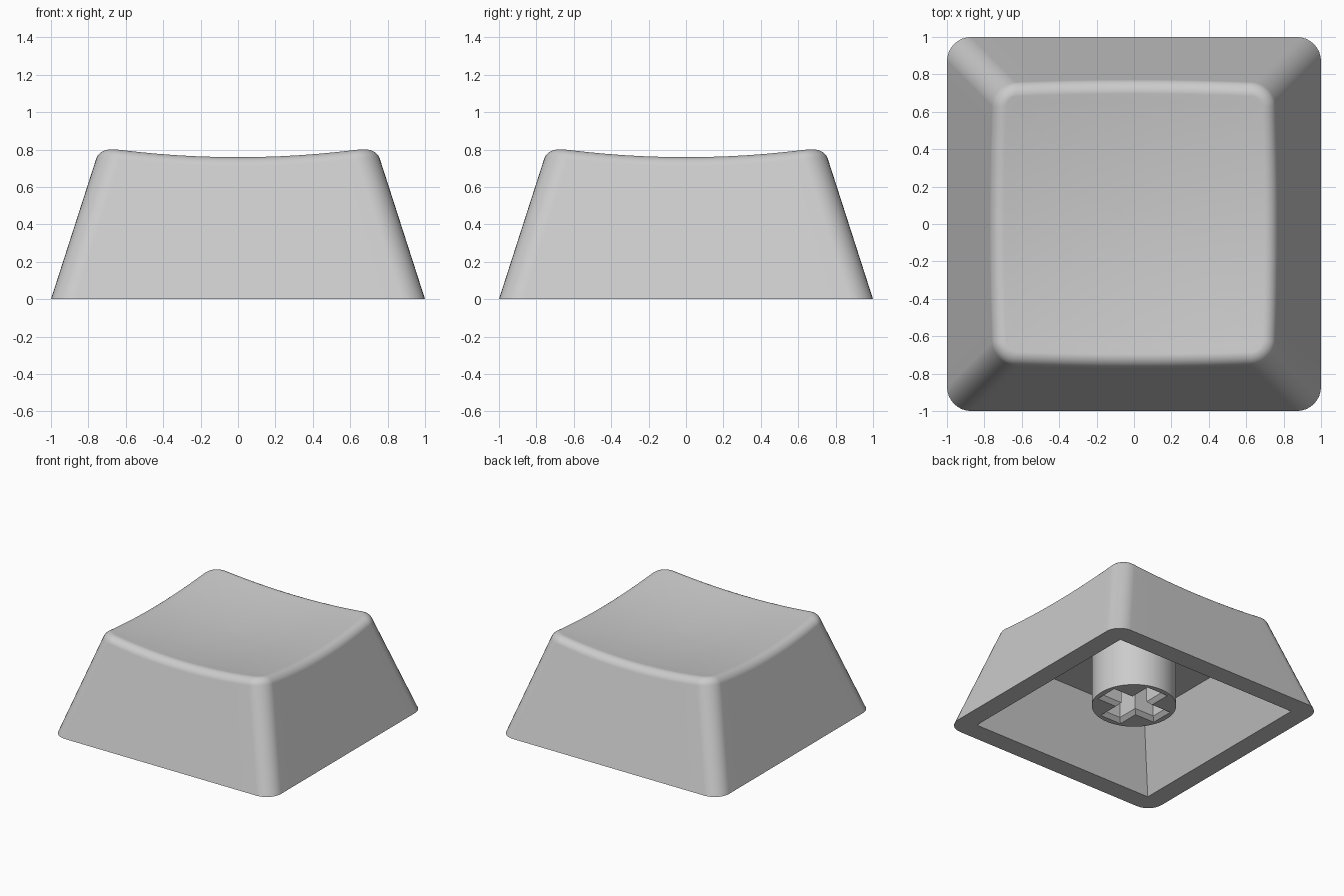
import bpy, bmesh, math

if "Cube" in bpy.data.objects:
    bpy.data.objects.remove(bpy.data.objects["Cube"])

CORNER, SIDE = 8, 12          # segments per corner and per straight side
SLOPE, R = 0.322, 0.07        # wall taper and top fillet radius
WALL = math.atan(SLOPE)       # tilt of the outward wall normal

plastic = bpy.data.materials.new("grey plastic")
plastic.diffuse_color = (0.6, 0.6, 0.6, 1)
plastic.use_nodes = True
plastic.node_tree.nodes["Principled BSDF"].inputs["Base Color"].default_value = plastic.diffuse_color


def square_ring(size, radius):
    """Rounded square; size(i) is the half width at point i."""
    pts = []
    n = CORNER + SIDE
    for q in range(4):
        a0 = q * math.pi / 2
        for j in range(n):
            h = size(len(pts))
            c = h - radius
            if j <= CORNER:
                a = a0 + j / CORNER * math.pi / 2
                x, y = c, c
                if q in (1, 2):
                    x = -c
                if q in (2, 3):
                    y = -c
                pts.append((x + radius * math.cos(a), y + radius * math.sin(a)))
            else:
                t = 1 - 2 * (j - CORNER) / SIDE
                x, y = t * c, h
                for _ in range(q):
                    x, y = -y, x
                pts.append((x, y))
    return pts


def dish(p):
    return 0.708 + 0.103 * (p[0] ** 2 + p[1] ** 2)


def finish(bm, name):
    bmesh.ops.remove_doubles(bm, verts=bm.verts, dist=1e-5)
    bmesh.ops.recalc_face_normals(bm, faces=bm.faces)
    me = bpy.data.meshes.new(name)
    bm.to_mesh(me)
    bm.free()
    ob = bpy.data.objects.new(name, me)
    bpy.context.collection.objects.link(ob)
    me.materials.append(plastic)
    bpy.ops.object.select_all(action='DESELECT')
    ob.select_set(True)
    bpy.context.view_layer.objects.active = ob
    bpy.ops.object.shade_smooth_by_angle(angle=math.radians(30))
    mod = ob.modifiers.new("even shading", 'WEIGHTED_NORMAL')
    mod.keep_sharp = True
    return ob


# Cap shell: cavity, rim, walls, rounded edge and dished top as one loft
count = 4 * (CORNER + SIDE)
rings = []
for h, z in ((0.63, 0.526), (0.84, 0.0)):
    rings.append([(x, y, z) for x, y in square_ring(lambda i: h, 0)])
rings.append([(x, y, 0) for x, y in square_ring(lambda i: 1.0, 0.13)])

# centre line of the edge fillet follows the dish and the wall
half = [0.7] * count
for _ in range(5):
    mid = square_ring(lambda i: half[i], 0.063)
    zc = [dish(p) - R for p in mid]
    half = [1 - SLOPE * (z + R * math.sin(WALL)) - R * math.cos(WALL) for z in zc]
for s in range(9):
    a = WALL + (math.radians(97) - WALL) * s / 8
    d = R * math.cos(a)
    ring = square_ring(lambda i: half[i] + d, 0.063 + d)
    rings.append([(p[0], p[1], z + R * math.sin(a)) for p, z in zip(ring, zc)])

# dished top
edge = rings[-1]
for f in (0.94, 0.85, 0.7, 0.55, 0.4, 0.25, 0.1):
    rings.append([(x * f, y * f, dish((x * f, y * f))) for x, y, z in edge])

bm = bmesh.new()
loops = [[bm.verts.new(p) for p in r] for r in rings]
for a, b in zip(loops, loops[1:]):
    for i in range(count):
        j = (i + 1) % count
        bm.faces.new((a[i], a[j], b[j], b[i]))
bm.faces.new(loops[0])
centre = bm.verts.new((0, 0, dish((0, 0))))
for i in range(count):
    bm.faces.new((loops[-1][i], loops[-1][(i + 1) % count], centre))
finish(bm, "cap_shell")


# Stem: round post with a cross-shaped socket, chamfered at its mouth
def cross(length, width):
    pts = []
    for q in range(4):
        for x, y in ((length, -width), (length, width), (width, width)):
            for _ in range(q):
                x, y = -y, x
            pts.append((x, y))
    return pts


BOTTOM, TOP, SOCKET = 0.11, 0.53, 0.52
circle = [(0.318 * math.cos(i * math.tau / 64), 0.318 * math.sin(i * math.tau / 64))
          for i in range(64)]
post = [(circle, BOTTOM), (circle, TOP)]
socket = [(cross(0.275, 0.097), BOTTOM), (cross(0.245, 0.067), BOTTOM + 0.03),
          (cross(0.245, 0.067), SOCKET)]

bm = bmesh.new()
rim_edges = []
for levels in (post, socket):
    loops = [[bm.verts.new((x, y, z)) for x, y in outline] for outline, z in levels]
    for lo, hi in zip(loops, loops[1:]):
        for i in range(len(lo)):
            j = (i + 1) % len(lo)
            bm.faces.new((lo[i], lo[j], hi[j], hi[i]))
    first = loops[0]
    rim_edges += [bm.edges.get((first[i - 1], first[i])) for i in range(len(first))]
    bm.faces.new(loops[-1])
bmesh.ops.triangle_fill(bm, use_beauty=True, edges=rim_edges)
finish(bm, "stem")
